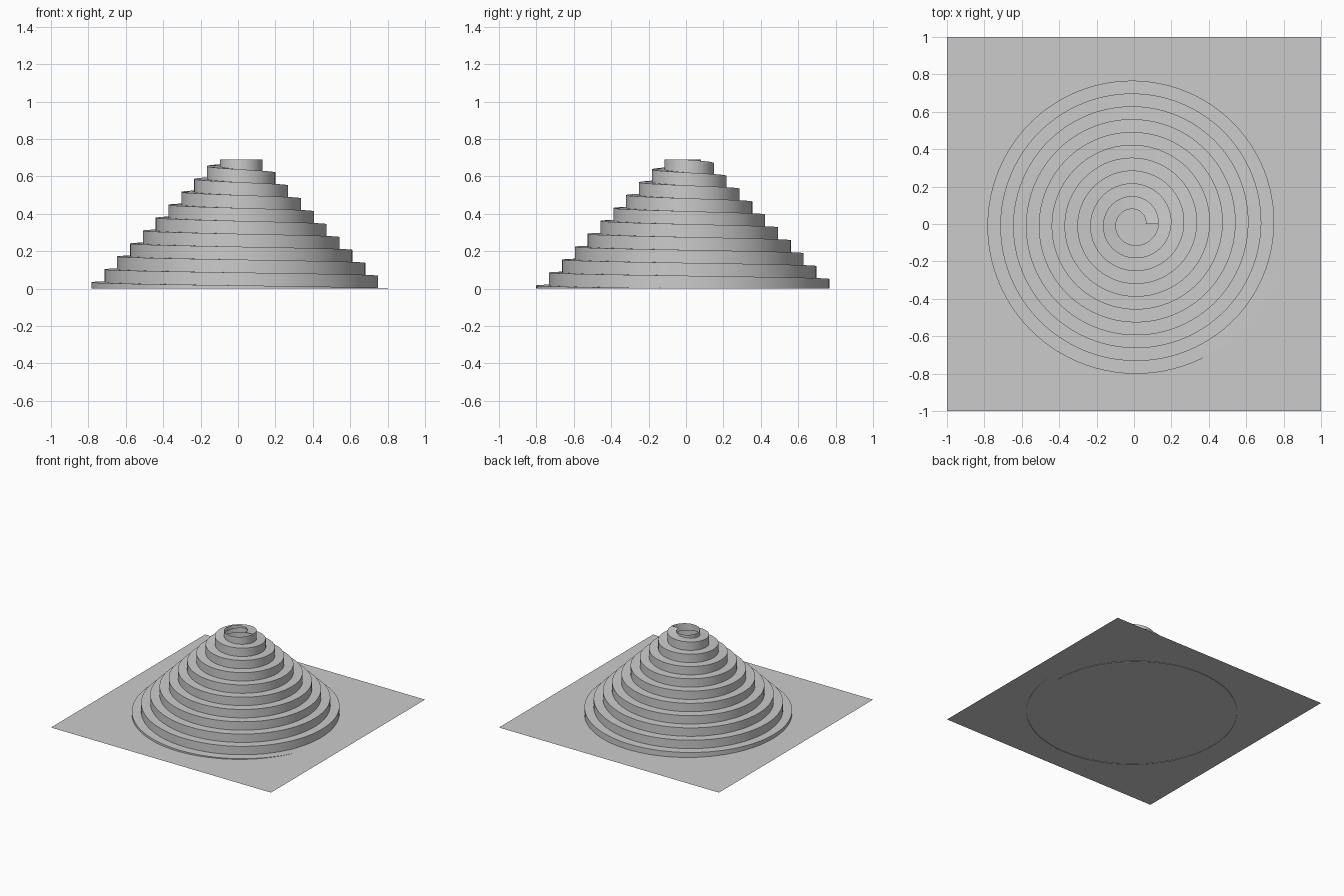
import bpy, bmesh, math

if "Cube" in bpy.data.objects:
    bpy.data.objects.remove(bpy.data.objects["Cube"])

TURNS, SEG = 10, 96
STEP_R, RISE = 0.0687, 0.069
R0, TOP = 0.818, 0.69


def pt(t, z):
    r, a = R0 - STEP_R * t, -2 * math.pi * t   # winds clockwise, inwards
    return (r * math.cos(a), r * math.sin(a), z)


def strip(bm, pairs):
    prev = None
    for a, b in pairs:
        cur = (bm.verts.new(a), bm.verts.new(b))
        if prev:
            bm.faces.new((prev[0], prev[1], cur[1], cur[0]))
        prev = cur


def finish(bm, name):
    bmesh.ops.remove_doubles(bm, verts=bm.verts, dist=1e-5)
    me = bpy.data.meshes.new(name)
    bm.to_mesh(me)
    bm.free()
    ob = bpy.data.objects.new(name, me)
    bpy.context.collection.objects.link(ob)
    bpy.context.view_layer.objects.active = ob
    ob.select_set(True)
    bpy.ops.object.shade_smooth_by_angle(angle=math.radians(30))
    ob.select_set(False)


# spiral ramp: rising tread plus the riser between neighbouring turns
bm = bmesh.new()
ts = [i / SEG for i in range(TURNS * SEG + 1)]
strip(bm, [(pt(t + 1, RISE * t), pt(t, RISE * t)) for t in ts])
ts = [i / SEG for i in range((TURNS + 1) * SEG + 1)]
strip(bm, [(pt(t, min(RISE * t, TOP)), pt(t, max(RISE * (t - 1), 0))) for t in ts])
finish(bm, "spiral_ramp")

# flat square base sheet
bm = bmesh.new()
bmesh.ops.create_grid(bm, x_segments=1, y_segments=1, size=1.0)
bmesh.ops.translate(bm, verts=bm.verts, vec=(0, 0, 0.004))
finish(bm, "base_sheet")
